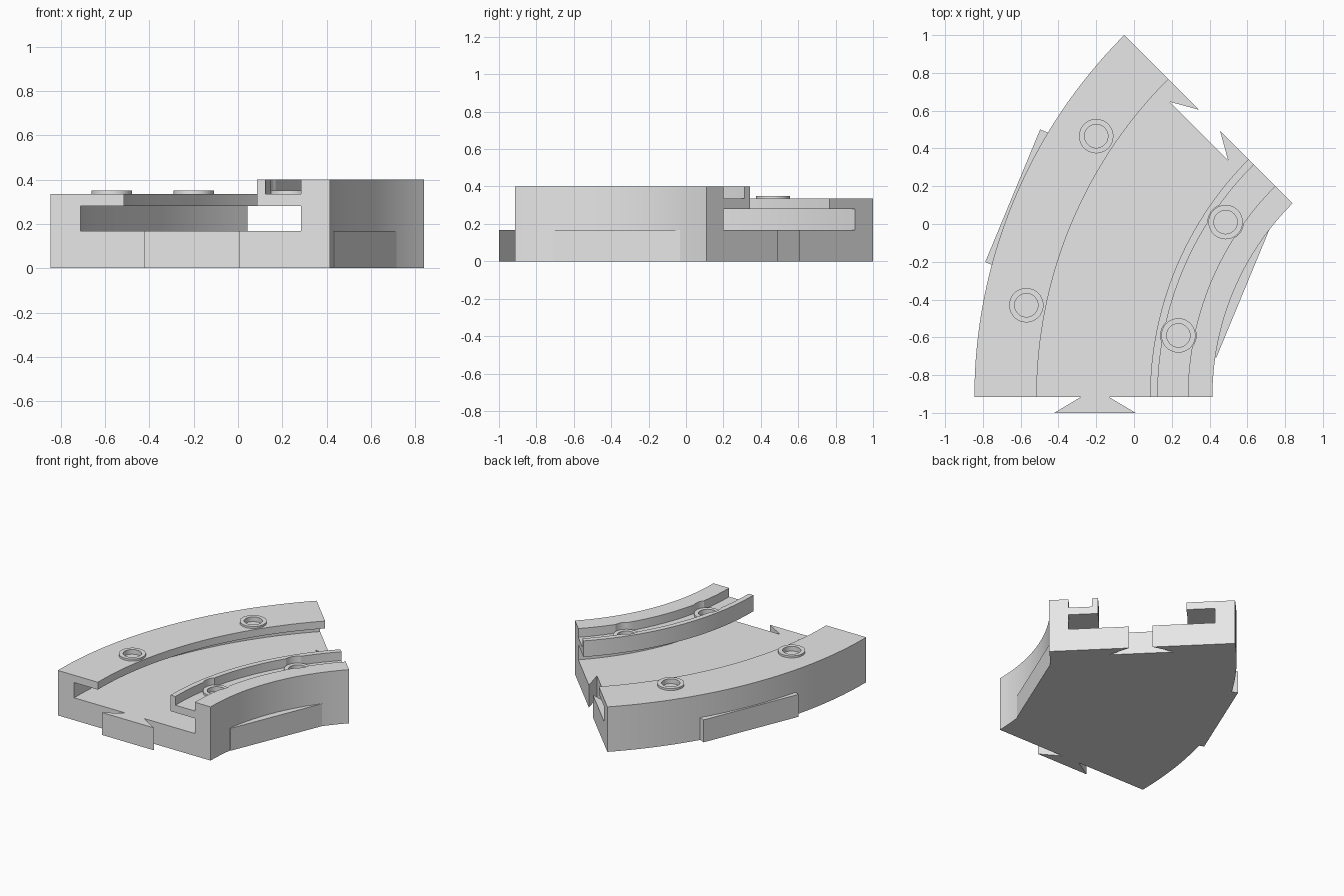
import bpy, bmesh, math

if "Cube" in bpy.data.objects:
    bpy.data.objects.remove(bpy.data.objects["Cube"])

CX, CY = 1.863, -0.915            # centre of the curve
SWEEP = math.radians(45)
STEPS = 32

grey = bpy.data.materials.new("light grey")
grey.diffuse_color = (0.8, 0.8, 0.8, 1)
grey.use_nodes = True
grey.node_tree.nodes["Principled BSDF"].inputs["Base Color"].default_value = grey.diffuse_color


def place(r, t, a):
    """Point at radius r and forward offset t in the frame at angle a."""
    return (CX - r * math.cos(a) + t * math.sin(a),
            CY + r * math.sin(a) + t * math.cos(a))


def finish(name, bm):
    bmesh.ops.recalc_face_normals(bm, faces=bm.faces)
    mesh = bpy.data.meshes.new(name)
    bm.to_mesh(mesh)
    bm.free()
    mesh.materials.append(grey)
    ob = bpy.data.objects.new(name, mesh)
    bpy.context.collection.objects.link(ob)
    return ob


def loft(name, loops, closed=False):
    """Skin a list of equal vertex loops; cap the ends unless closed."""
    bm = bmesh.new()
    rows = [[bm.verts.new(p) for p in loop] for loop in loops]
    pairs = list(zip(rows, rows[1:])) + ([(rows[-1], rows[0])] if closed else [])
    for a, b in pairs:
        for i in range(len(a)):
            j = (i + 1) % len(a)
            bm.faces.new((a[i], a[j], b[j], b[i]))
    if not closed:
        bm.faces.new(rows[0])
        bm.faces.new(rows[-1])
    return finish(name, bm)


def prism(name, outline, a, z0, z1):
    pts = [place(r, t, a) for r, t in outline]
    return loft(name, [[(x, y, z) for x, y in pts] for z in (z0, z1)])


def circle(x, y, r, z, n=40):
    return [(x + r * math.cos(i * math.tau / n),
             y + r * math.sin(i * math.tau / n), z) for i in range(n)]


def cut(ob, cutter):
    cutter.hide_render = True
    m = ob.modifiers.new("cut", 'BOOLEAN')
    m.operation, m.solver, m.object = 'DIFFERENCE', 'EXACT', cutter
    bpy.ops.object.select_all(action='DESELECT')
    bpy.context.view_layer.objects.active = ob
    ob.select_set(True)
    bpy.ops.object.modifier_apply(modifier=m.name)
    bpy.data.objects.remove(cutter)


def smooth(ob):
    bpy.ops.object.select_all(action='DESELECT')
    bpy.context.view_layer.objects.active = ob
    ob.select_set(True)
    bpy.ops.object.shade_smooth_by_angle(angle=math.radians(30))


# Curved channel body: one cross-section swept round the arc
section = [(-0.845, 0), (0.415, 0), (0.415, 0.4), (0.285, 0.4), (0.285, 0.335),
           (0.125, 0.335), (0.125, 0.4), (0.085, 0.4), (0.085, 0.28),
           (0.285, 0.28), (0.285, 0.167), (-0.71, 0.167), (-0.71, 0.28),
           (-0.515, 0.28), (-0.515, 0.335), (-0.845, 0.335)]
body = loft("curved_channel", [
    [(*place(CX - x, 0, SWEEP * i / STEPS), z) for x, z in section]
    for i in range(STEPS + 1)])

# Dovetail socket in the far end
MID = 2.07
cut(body, prism("socket_cutter", [(MID - 0.08, 0.0), (MID - 0.08, 0.1),
                                  (MID + 0.08, 0.1), (MID + 0.08, 0.0),
                                  (MID + 0.22, -0.08), (MID - 0.22, -0.08)],
                SWEEP, -0.1, 0.25))

# Collars with shallow bores; the collars on the inner rail notch its sides
collars = [(-0.57, -0.43), (-0.2, 0.465), (0.235, -0.59), (0.485, 0.01)]
for i, (x, y) in enumerate(collars):
    if i >= 2:
        cut(body, loft("notch_cutter", [circle(x, y, 0.094, z) for z in (0.335, 0.5)]))
    cut(body, loft("bore_cutter", [circle(x, y, 0.062, z) for z in (0.315, 0.5)]))
    smooth(loft("bolt_collar", [circle(x, y, r, z) for r, z in
                                ((0.091, 0.335), (0.091, 0.35),
                                 (0.062, 0.35), (0.062, 0.335))], closed=True))
smooth(body)

# Dovetail tongue on the front end
prism("dovetail_tongue", [(MID - 0.073, 0), (MID + 0.073, 0),
                          (MID + 0.215, -0.085), (MID - 0.215, -0.085)],
      0, 0, 0.167)

# Flat pads on the outer and inner curved walls
for name, r0, r1 in (("outer_side_pad", 2.65, 2.722), ("inner_side_pad", 1.398, 1.47)):
    prism(name, [(r0, -0.355), (r1, -0.355), (r1, 0.405), (r0, 0.405)],
          SWEEP / 2, 0, 0.167)
